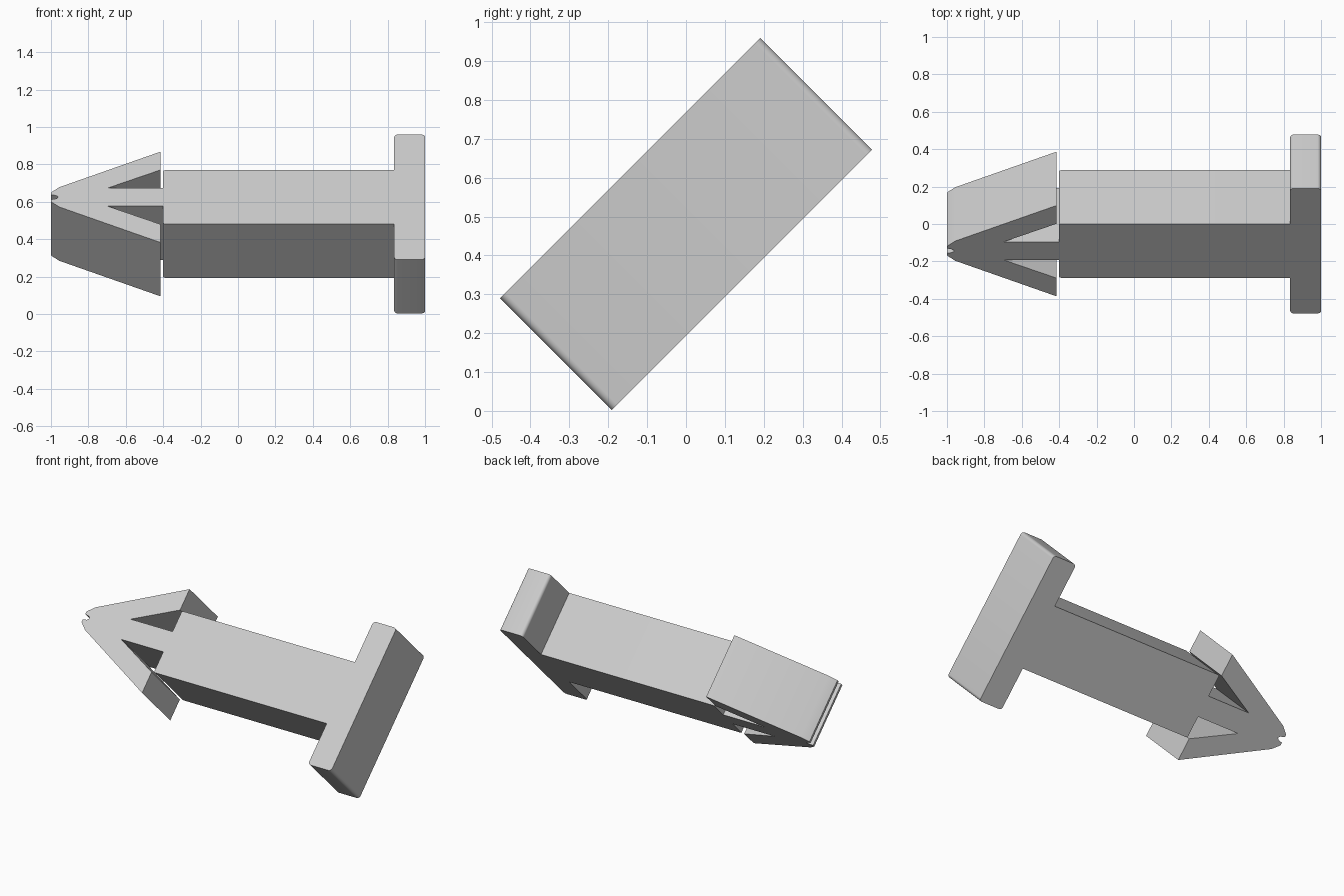
import bpy, bmesh, math
from mathutils import Vector

cube = bpy.data.objects.get("Cube")
if cube:
    bpy.data.objects.remove(cube, do_unlink=True)

THICKNESS = 0.407

plastic = bpy.data.materials.new("grey_plastic")
plastic.use_nodes = True
plastic.diffuse_color = (0.6, 0.6, 0.6, 1)
plastic.node_tree.nodes["Principled BSDF"].inputs["Base Color"].default_value = (0.6, 0.6, 0.6, 1)

# Half outline of the clip: x, distance from the centre line, corner radius
tip = [(-0.96, 0, 0), (-0.972, 0.012, 0), (-1, 0.018, 0), (-1, 0.035, 0), (-0.955, 0.075, 0)]
barb = [(-0.415, 0.343, 0), (-0.415, 0.205, 0), (-0.7, 0.067, 0)]
shaft = [(-0.4, 0.067, 0), (-0.4, 0.203, 0.01), (0.835, 0.203, 0)]
head = [(0.835, 0.473, 0.02), (1, 0.473, 0.02)]
half = tip + barb + shaft + head


def rounded(points, steps=6):
    """Replace each right-angled corner that has a radius with an arc."""
    out = []
    for i, (x, y, r) in enumerate(points):
        corner = Vector((x, y))
        if not r:
            out.append(corner)
            continue
        before = (Vector(points[i - 1][:2]) - corner).normalized() * r
        after = (Vector(points[(i + 1) % len(points)][:2]) - corner).normalized() * r
        centre = corner + before + after
        for k in range(steps + 1):
            a = math.pi / 2 * k / steps
            out.append(centre - after * math.cos(a) - before * math.sin(a))
    return out


# Mirror the half outline and extrude it into one solid
outline = half + [(x, -y, r) for x, y, r in reversed(half) if y > 0]
bm = bmesh.new()
face = bm.faces.new([bm.verts.new((p.x, p.y, -THICKNESS / 2)) for p in rounded(outline)])
grown = bmesh.ops.extrude_face_region(bm, geom=[face], use_keep_orig=True)
bmesh.ops.translate(bm, vec=(0, 0, THICKNESS),
                    verts=[v for v in grown["geom"] if isinstance(v, bmesh.types.BMVert)])
bmesh.ops.recalc_face_normals(bm, faces=bm.faces)
mesh = bpy.data.meshes.new("barbed_push_clip")
bm.to_mesh(mesh)
bm.free()
mesh.materials.append(plastic)

# Tilt the clip so that it rests on one long edge
clip = bpy.data.objects.new("barbed_push_clip", mesh)
clip.rotation_euler.x = math.radians(45)
clip.location.z = 0.481
bpy.context.collection.objects.link(clip)
bpy.context.view_layer.objects.active = clip
clip.select_set(True)
bpy.ops.object.shade_smooth_by_angle(angle=math.radians(16))
